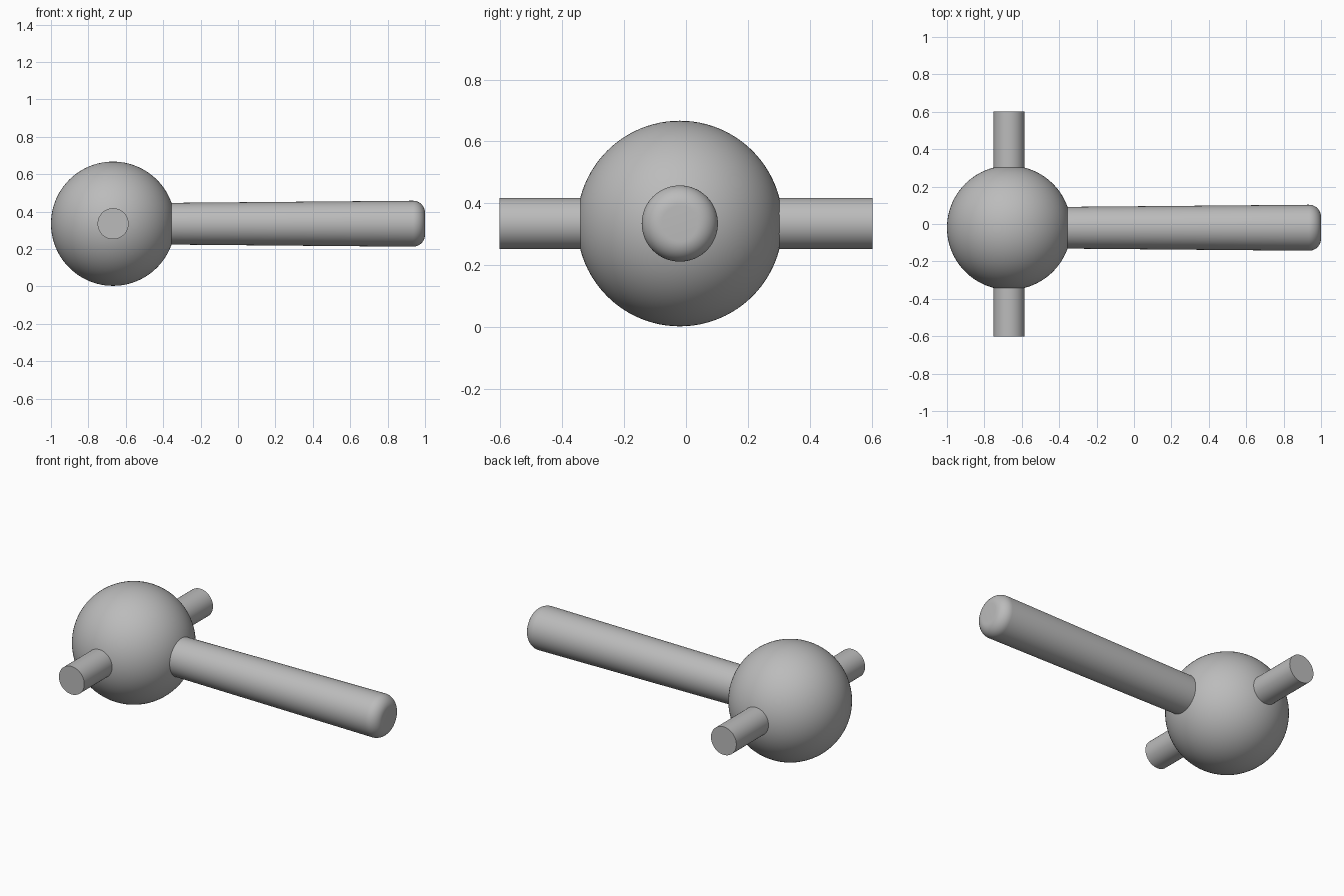
import bpy
import math
from mathutils import Matrix, Vector

cube = bpy.data.objects.get("Cube")
if cube:
    bpy.data.objects.remove(cube, do_unlink=True)

CENTRE = Vector((-0.668, -0.02, 0.335))
BALL_RADIUS = 0.332

grey = bpy.data.materials.new("plain grey")
grey.use_nodes = True
grey.diffuse_color = (0.5, 0.5, 0.5, 1)
grey.node_tree.nodes["Principled BSDF"].inputs["Base Color"].default_value = (0.5, 0.5, 0.5, 1)


def finish(name):
    obj = bpy.context.object
    obj.name = name
    obj.data.materials.append(grey)
    bpy.ops.object.shade_smooth_by_angle(angle=math.radians(35))
    return obj


def rod(name, start, end, radius):
    axis = end - start
    bpy.ops.mesh.primitive_cylinder_add(
        vertices=64, radius=radius, depth=axis.length, location=(start + end) / 2,
        rotation=axis.to_track_quat('Z', 'Y').to_euler())
    return finish(name)


def lathe_x(name, profile, origin, sides=64):
    # Revolve (distance, radius) pairs around the x axis, closing both ends
    verts = [(x, r * math.cos(2 * math.pi * i / sides), r * math.sin(2 * math.pi * i / sides))
             for x, r in profile for i in range(sides)]
    faces = [(k * sides + i, k * sides + (i + 1) % sides,
              (k + 1) * sides + (i + 1) % sides, (k + 1) * sides + i)
             for k in range(len(profile) - 1) for i in range(sides)]
    faces.append(tuple(reversed(range(sides))))
    faces.append(tuple(range((len(profile) - 1) * sides, len(profile) * sides)))
    mesh = bpy.data.meshes.new(name)
    mesh.from_pydata(verts, [], faces)
    mesh.transform(Matrix.Translation(origin))
    # from_pydata winding runs outward along +x
    mesh.flip_normals() if mesh.polygons[0].normal.dot(
        Vector(mesh.polygons[0].center) - Vector((mesh.polygons[0].center.x, origin.y, origin.z))) < 0 else None
    obj = bpy.data.objects.new(name, mesh)
    bpy.context.collection.objects.link(obj)
    bpy.ops.object.select_all(action='DESELECT')
    bpy.context.view_layer.objects.active = obj
    obj.select_set(True)
    return finish(name)


# Ball
bpy.ops.mesh.primitive_uv_sphere_add(segments=96, ring_count=48, radius=BALL_RADIUS, location=CENTRE)
finish("ball")

# Side pegs
for name, side in (("front_peg", -1), ("back_peg", 1)):
    start = CENTRE + Vector((0, side * 0.25, 0))
    end = Vector((CENTRE.x, side * 0.602, CENTRE.z))
    rod(name, start, end, 0.083)

# Long arm, widening slightly towards a rounded tip
length = 1 - CENTRE.x
tip_radius, bevel = 0.123, 0.065
profile = [(0.25, 0.111)]
for step in range(13):
    a = math.pi / 2 * step / 12
    profile.append((length - bevel + bevel * math.sin(a), tip_radius - bevel + bevel * math.cos(a)))
lathe_x("arm", profile, CENTRE)
